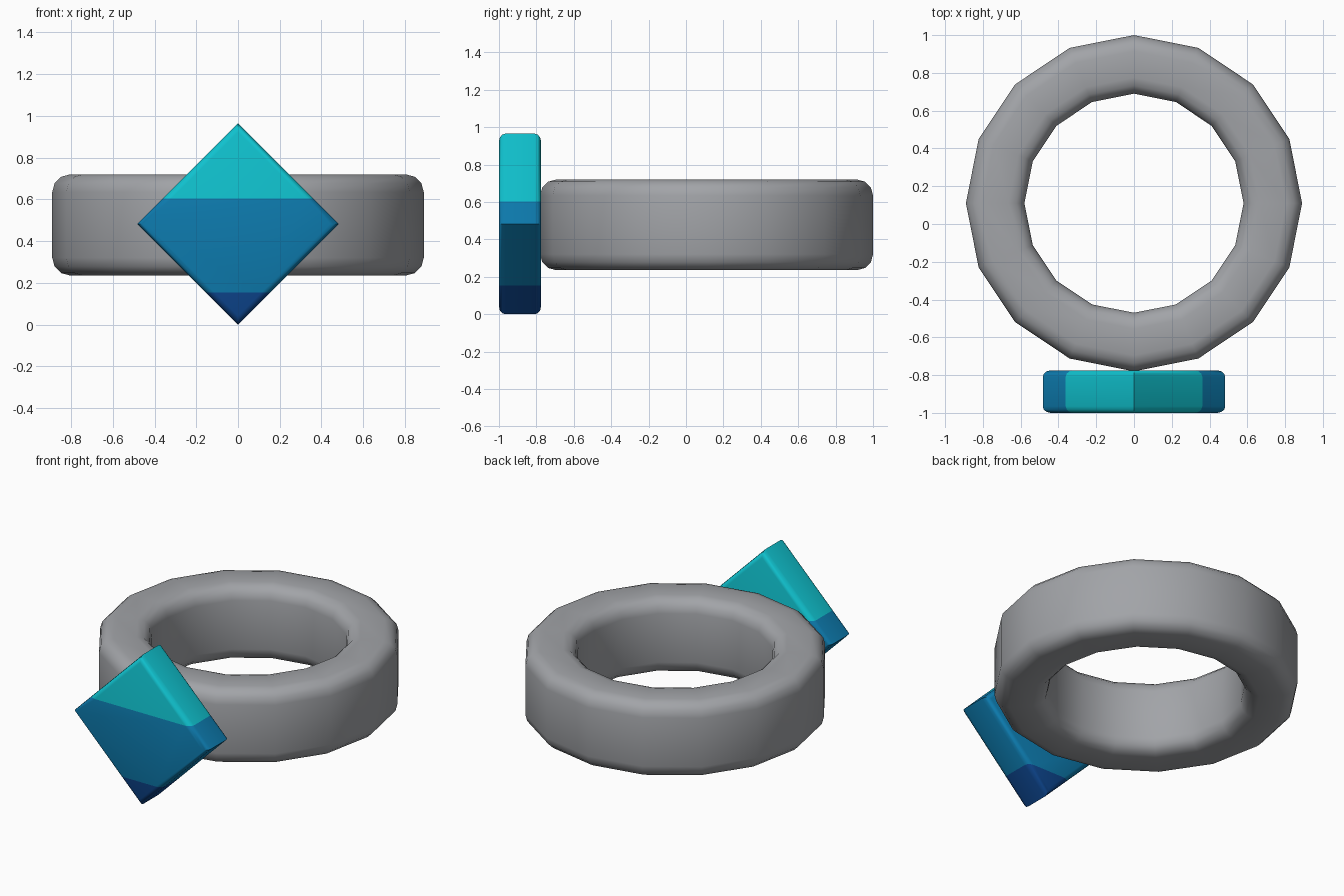
import bpy, bmesh, math
from mathutils import Vector

if "Cube" in bpy.data.objects:
    bpy.data.objects.remove(bpy.data.objects["Cube"])


def material(name, rgb):
    m = bpy.data.materials.new(name)
    m.diffuse_color = (*rgb, 1)
    m.use_nodes = True
    m.node_tree.nodes["Principled BSDF"].inputs["Base Color"].default_value = m.diffuse_color
    return m


def finish(name, bm, mats, angle):
    bmesh.ops.recalc_face_normals(bm, faces=bm.faces)
    me = bpy.data.meshes.new(name)
    bm.to_mesh(me)
    bm.free()
    for m in mats:
        me.materials.append(m)
    ob = bpy.data.objects.new(name, me)
    bpy.context.collection.objects.link(ob)
    bpy.ops.object.select_all(action='DESELECT')
    ob.select_set(True)
    bpy.context.view_layer.objects.active = ob
    bpy.ops.object.shade_smooth_by_angle(angle=math.radians(angle))
    return ob


def bridge(bm, a, b):
    for i in range(len(a)):
        j = (i + 1) % len(a)
        bm.faces.new((a[i], a[j], b[j], b[i]))


grey = material("metal_grey", (0.36, 0.37, 0.39))
cyan = material("cyan", (0.005, 0.54, 0.62))
blue = material("mid_blue", (0.004, 0.20, 0.43))
navy = material("deep_blue", (0.004, 0.060, 0.27))

# Ring band: rounded rectangular section swept around 16 sides
R_IN, R_OUT, Z0, Z1, BEV = 0.58, 0.89, 0.236, 0.72, 0.085
section = []
for cx, cz, start in ((R_OUT - BEV, Z1 - BEV, 0), (R_IN + BEV, Z1 - BEV, 90),
                      (R_IN + BEV, Z0 + BEV, 180), (R_OUT - BEV, Z0 + BEV, 270)):
    for k in range(4):
        a = math.radians(start + 30 * k)
        section.append((cx + BEV * math.cos(a), cz + BEV * math.sin(a)))
bm = bmesh.new()
rings = []
for i in range(16):
    t = 2 * math.pi * i / 16
    rings.append([bm.verts.new((r * math.cos(t), 0.11 + r * math.sin(t), z)) for r, z in section])
for i in range(16):
    bridge(bm, rings[i], rings[(i + 1) % 16])
finish("ring_band", bm, [grey], 40)

# Gem: square plate standing on its corner, rounded front and back rims
CZ, HALF, ROUND = 0.483, 0.483, 0.035
steps = [math.radians(30 * k) for k in range(4)]
profile = [(-1 + ROUND * (1 - math.sin(a)), HALF - ROUND * 1.2 * (1 - math.cos(a))) for a in reversed(steps)]
profile += [(-0.775 - ROUND * (1 - math.sin(a)), HALF - ROUND * 1.2 * (1 - math.cos(a))) for a in steps]
bm = bmesh.new()
loops = [[bm.verts.new((h * x, y, CZ + h * z)) for x, z in ((1, 0), (0, 1), (-1, 0), (0, -1))]
         for y, h in profile]
for a, b in zip(loops, loops[1:]):
    bridge(bm, a, b)
bm.faces.new(loops[0])
bm.faces.new(loops[-1])

# Gem colour bands by height
LOW, HIGH = 0.155, 0.604
for z in (LOW, HIGH):
    bmesh.ops.bisect_plane(bm, geom=bm.verts[:] + bm.edges[:] + bm.faces[:],
                           plane_co=Vector((0, 0, z)), plane_no=Vector((0, 0, 1)))
for f in bm.faces:
    z = f.calc_center_median().z
    f.material_index = 0 if z > HIGH else (1 if z > LOW else 2)
finish("gem_plate", bm, [cyan, blue, navy], 40)
